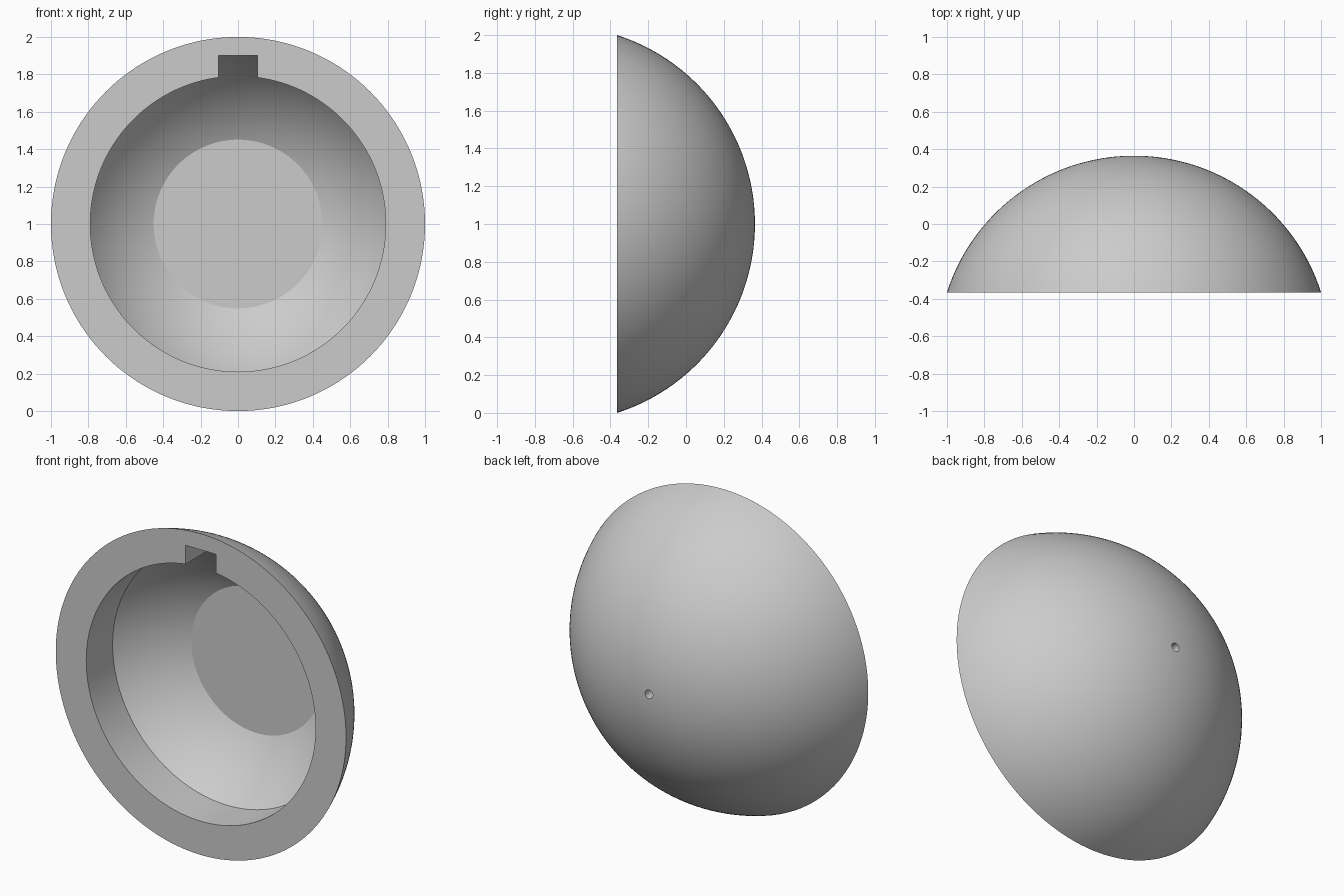
import bpy, bmesh, math
from mathutils import Matrix, Vector

cube = bpy.data.objects.get("Cube")
if cube:
    bpy.data.objects.remove(cube, do_unlink=True)

FRONT, BACK = -0.365, 0.365      # rim plane and dome apex
OUTER, INNER = 1.05, 0.98        # concentric sphere radii
CENTRE_Y = BACK - OUTER
FLOOR = 0.185                    # flat bottom of the cavity
MOUTH = 0.79                     # radius of the opening
SEGMENTS = 144

grey = bpy.data.materials.new("light_grey")
grey.use_nodes = True
grey.diffuse_color = (0.6, 0.6, 0.6, 1)
grey.node_tree.nodes["Principled BSDF"].inputs["Base Color"].default_value = (0.6, 0.6, 0.6, 1)


def add_object(name, bm):
    bmesh.ops.recalc_face_normals(bm, faces=bm.faces)
    mesh = bpy.data.meshes.new(name)
    bm.to_mesh(mesh)
    bm.free()
    mesh.materials.append(grey)
    obj = bpy.data.objects.new(name, mesh)
    bpy.context.collection.objects.link(obj)
    return obj


def revolve(name, profile, closed=False):
    """Spin (radius, y) points around the y axis at z = 1."""
    bm = bmesh.new()
    verts = [bm.verts.new((r, y, 1)) for r, y in profile]
    pairs = list(zip(verts, verts[1:])) + ([(verts[-1], verts[0])] if closed else [])
    edges = [bm.edges.new(p) for p in pairs]
    bmesh.ops.spin(bm, geom=verts + edges, cent=(0, 0, 1), axis=(0, 1, 0),
                   angle=math.tau, steps=SEGMENTS)
    bmesh.ops.remove_doubles(bm, verts=bm.verts, dist=1e-5)
    if not closed:
        rims = [e for e in bm.edges if e.is_boundary]
        bmesh.ops.holes_fill(bm, edges=rims, sides=0)
    return add_object(name, bm)


def arc(radius, y_start, y_end, steps=48):
    """Points on a sphere's outline between two y positions."""
    a = math.acos((y_start - CENTRE_Y) / radius)
    b = math.acos((y_end - CENTRE_Y) / radius)
    angles = [a + (b - a) * i / steps for i in range(steps + 1)]
    return [(radius * math.sin(t), CENTRE_Y + radius * math.cos(t)) for t in angles]


def subtract(target, cutter):
    """Cut one object out of another and discard the cutter."""
    cutter.hide_render = True
    mod = target.modifiers.new("cut", 'BOOLEAN')
    mod.operation, mod.solver, mod.object = 'DIFFERENCE', 'EXACT', cutter
    graph = bpy.context.evaluated_depsgraph_get()
    graph.update()
    result = bpy.data.meshes.new_from_object(target.evaluated_get(graph))
    target.modifiers.clear()
    target.data = result
    bpy.data.objects.remove(cutter, do_unlink=True)


# Solid outer dome
dome = revolve("dome_shell", arc(OUTER, FRONT, BACK))

# Spherical hollow with a flat floor, reaching past the rim
hollow = revolve("hollow", arc(INNER, FRONT - 0.1, FLOOR))

# Retaining lip that narrows the opening, with a key notch at the top
lip = revolve("lip", [(MOUTH, -0.8), (1.3, -0.8), (1.3, 0.05), (MOUTH, 0.05)], closed=True)
bm = bmesh.new()
bmesh.ops.create_cube(bm, size=1, matrix=Matrix.Translation((0, -0.35, 1.7))
                      @ Matrix.Diagonal(Vector((0.21, 1.2, 0.4, 1))))
subtract(lip, add_object("key_notch", bm))
subtract(hollow, lip)
subtract(dome, hollow)

# Small blind hole at the apex
bm = bmesh.new()
bmesh.ops.create_cone(bm, cap_ends=True, segments=32, radius1=0.027, radius2=0.027, depth=0.12,
                      matrix=Matrix.Translation((0, BACK, 1)) @ Matrix.Rotation(math.pi / 2, 4, 'X'))
subtract(dome, add_object("apex_hole", bm))

# Smooth curved walls, crisp rims
bpy.ops.object.select_all(action='DESELECT')
dome.select_set(True)
bpy.context.view_layer.objects.active = dome
bpy.ops.object.shade_smooth_by_angle(angle=math.radians(15))
